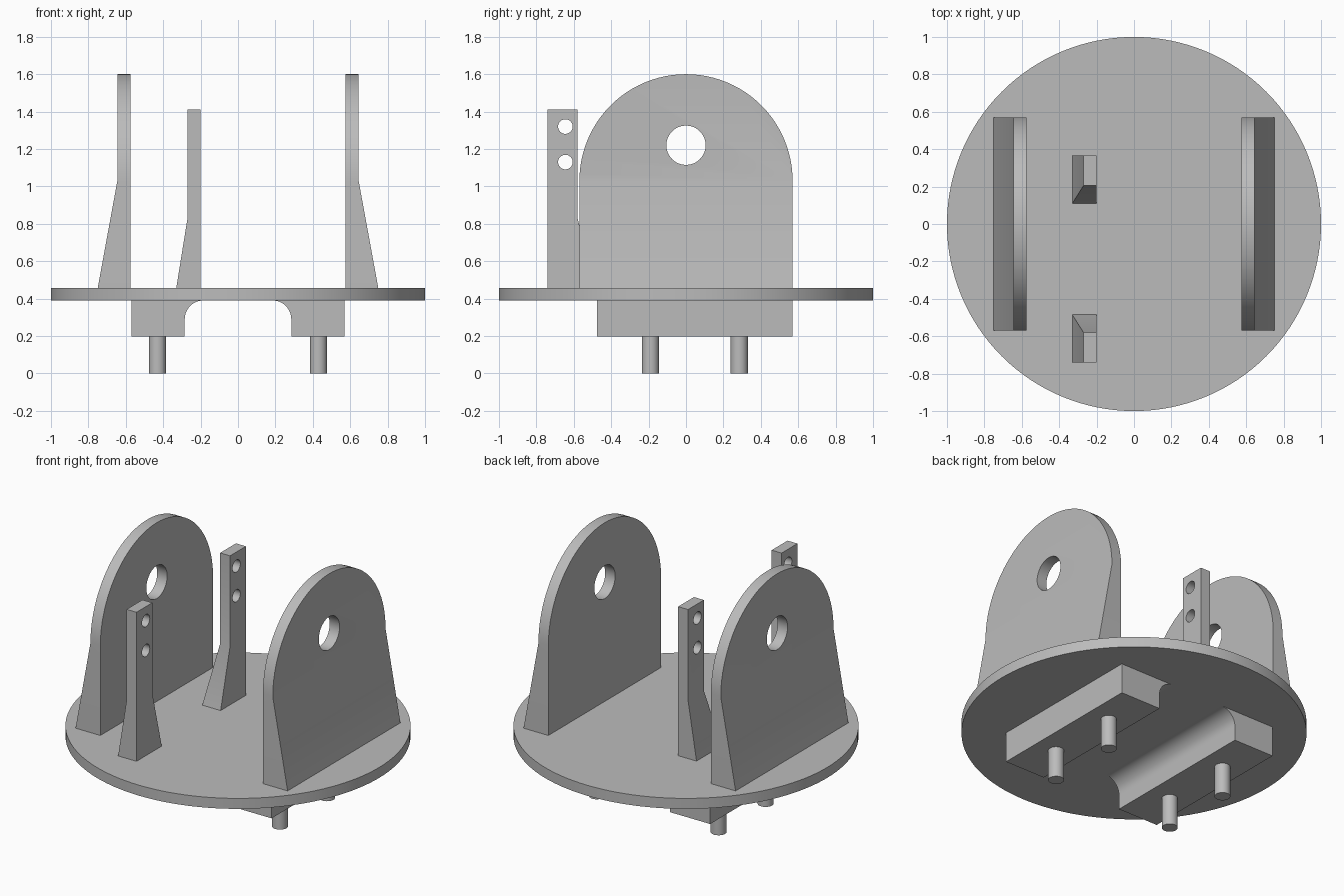
import bpy, bmesh
from math import pi, sin, cos, radians
from mathutils import Matrix, Vector

cube = bpy.data.objects.get("Cube")
if cube:
    bpy.data.objects.remove(cube, do_unlink=True)

GREY = (0.5, 0.5, 0.5, 1)
mat = bpy.data.materials.new("plain_grey")
mat.use_nodes = True
mat.diffuse_color = GREY
mat.node_tree.nodes["Principled BSDF"].inputs["Base Color"].default_value = GREY

DECK_LOW, DECK_TOP = 0.39, 0.457


def finish(name, bm):
    bmesh.ops.recalc_face_normals(bm, faces=bm.faces)
    mesh = bpy.data.meshes.new(name)
    bm.to_mesh(mesh)
    bm.free()
    mesh.materials.append(mat)
    obj = bpy.data.objects.new(name, mesh)
    bpy.context.collection.objects.link(obj)
    return obj


def activate(obj):
    bpy.ops.object.select_all(action='DESELECT')
    obj.select_set(True)
    bpy.context.view_layer.objects.active = obj


def smooth(obj):
    activate(obj)
    bpy.ops.object.shade_smooth_by_angle(angle=radians(30))


def cylinder(name, radius, depth, centre, sides, along_x=False):
    bm = bmesh.new()
    turn = Matrix.Rotation(pi / 2, 4, 'Y') if along_x else Matrix()
    bmesh.ops.create_cone(bm, cap_ends=True, segments=sides, radius1=radius,
                          radius2=radius, depth=depth,
                          matrix=Matrix.Translation(centre) @ turn)
    return finish(name, bm)


def drill(obj, radius, centre):
    """Bore a round hole along x."""
    cutter = cylinder("hole_cutter", radius, 0.5, centre, 48, True)
    cutter.hide_render = True
    mod = obj.modifiers.new("hole", 'BOOLEAN')
    mod.operation, mod.solver, mod.object = 'DIFFERENCE', 'EXACT', cutter
    activate(obj)
    bpy.ops.object.modifier_apply(modifier=mod.name)
    bpy.data.objects.remove(cutter, do_unlink=True)


def extrude(points, offset):
    """Solid from a flat outline swept by an offset."""
    bm = bmesh.new()
    face = bm.faces.new([bm.verts.new(p) for p in points])
    new = bmesh.ops.extrude_face_region(bm, geom=[face])["geom"]
    moved = [v for v in new if isinstance(v, bmesh.types.BMVert)]
    bmesh.ops.translate(bm, verts=moved, vec=Vector(offset))
    return bm, moved


def side_plate(name, side):
    """Arched upright whose outer face flares toward the deck."""
    half, spring = 0.57, 1.03
    arc = [(half * cos(pi * i / 48), spring + half * sin(pi * i / 48)) for i in range(49)]
    outline = [(half, DECK_TOP)] + arc + [(-half, DECK_TOP)]
    bm, outer = extrude([(side * 0.575, y, z) for y, z in outline], (side * 0.07, 0, 0))
    bmesh.ops.connect_verts(bm, verts=[v for v in outer if abs(v.co.z - spring) < 1e-4])
    for v in outer:
        if v.co.z < DECK_TOP + 0.01:
            v.co.x = side * 0.75
    plate = finish(name, bm)
    drill(plate, 0.105, (side * 0.6, 0, 1.22))
    smooth(plate)


def post(name, outer_y, side):
    """Slim post flaring on two sides, with two pin holes."""
    bm = bmesh.new()
    rings = []
    for z, x, depth in ((DECK_TOP, -0.33, 0.255), (0.83, -0.27, 0.16), (1.41, -0.27, 0.16)):
        inner_y = outer_y + side * depth
        rings.append([bm.verts.new((px, py, z)) for px, py in
                      ((x, outer_y), (-0.2, outer_y), (-0.2, inner_y), (x, inner_y))])
    bm.faces.new(rings[0])
    bm.faces.new(rings[-1])
    for low, high in zip(rings, rings[1:]):
        for i in range(4):
            j = (i + 1) % 4
            bm.faces.new((low[i], low[j], high[j], high[i]))
    obj = finish(name, bm)
    for z in (1.13, 1.32):
        drill(obj, 0.039, (-0.23, outer_y + side * 0.095, z))
    smooth(obj)


def foot_block(name, side):
    """Rail under the deck with a concave fillet on its inner side."""
    r = 0.1
    fillet = [(0.185 + r * cos(pi / 2 * i / 12), 0.29 + r * sin(pi / 2 * i / 12))
              for i in range(13)]
    outline = [(0.57, DECK_LOW), (0.57, 0.197), (0.285, 0.197)] + fillet
    bm, _ = extrude([(side * x, -0.475, z) for x, z in outline], (0, 1.045, 0))
    smooth(finish(name, bm))


# Round deck
smooth(cylinder("deck", 1, DECK_TOP - DECK_LOW, (0, 0, (DECK_TOP + DECK_LOW) / 2), 128))

# Uprights, rails and pins on both sides
for label, side in (("left", 1), ("right", -1)):
    side_plate(label + "_side_plate", side)
    foot_block(label + "_foot_block", side)
    for where, y in (("front", -0.19), ("back", 0.285)):
        smooth(cylinder(f"{label}_{where}_pin", 0.046, 0.2, (side * 0.43, y, 0.1), 32))

# Two drilled posts
post("front_post", -0.74, 1)
post("back_post", 0.365, -1)
